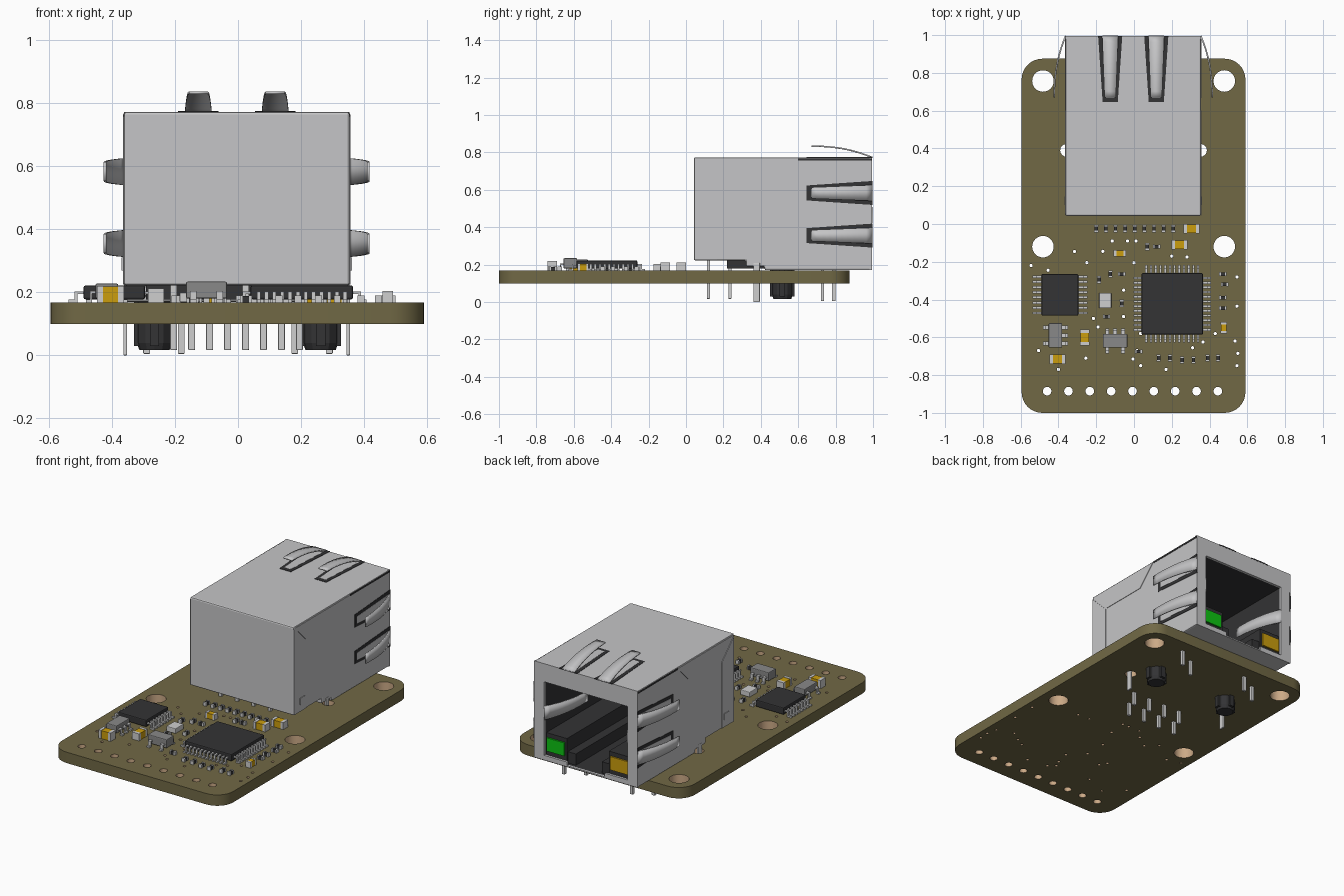
import bpy, bmesh, math
from mathutils import Matrix, Vector

if "Cube" in bpy.data.objects:
    bpy.data.objects.remove(bpy.data.objects["Cube"])


def material(name, r, g, b):
    m = bpy.data.materials.new(name)
    m.diffuse_color = (r, g, b, 1)
    m.use_nodes = True
    m.node_tree.nodes["Principled BSDF"].inputs["Base Color"].default_value = m.diffuse_color
    return m


OLIVE = material("olive_board", 0.165, 0.14, 0.06)
COPPER = material("hole_lining", 0.60, 0.40, 0.24)
STEEL = material("shield_steel", 0.56, 0.56, 0.57)
TIN = material("tin", 0.62, 0.62, 0.62)
BLACK = material("black_plastic", 0.033, 0.033, 0.035)
GREY = material("grey_plastic", 0.25, 0.25, 0.25)
GOLD = material("amber", 0.60, 0.34, 0.004)
GREEN = material("green_lens", 0.004, 0.55, 0.006)
TOP = 0.168          # upper face of the board


def finish(name, bm, *mats, bevel=0):
    me = bpy.data.meshes.new(name)
    bm.to_mesh(me)
    bm.free()
    for m in mats:
        me.materials.append(m)
    ob = bpy.data.objects.new(name, me)
    bpy.context.collection.objects.link(ob)
    if bevel:
        mod = ob.modifiers.new("bevel", 'BEVEL')
        mod.width, mod.segments, mod.limit_method = bevel, 2, 'ANGLE'
    return ob


def boxes(name, mat, items, bevel=0):
    """Each item is (x0, x1, y0, y1, z0, z1)."""
    bm = bmesh.new()
    for x0, x1, y0, y1, z0, z1 in items:
        mid = Vector(((x0 + x1) / 2, (y0 + y1) / 2, (z0 + z1) / 2))
        size = Matrix.Diagonal((x1 - x0, y1 - y0, z1 - z0, 1))
        bmesh.ops.create_cube(bm, size=1, matrix=Matrix.Translation(mid) @ size)
    return finish(name, bm, mat, bevel=bevel)


def extrude(bm, pts, vec):
    f = bm.faces.new([bm.verts.new(p) for p in pts])
    new = bmesh.ops.extrude_face_region(bm, geom=[f])["geom"]
    bmesh.ops.translate(bm, vec=vec, verts=[v for v in new if isinstance(v, bmesh.types.BMVert)])
    bmesh.ops.recalc_face_normals(bm, faces=bm.faces)


# ---- circuit board: rounded outline with drilled holes
CX, CY, HX, HY, R = -0.0025, -0.0625, 0.5925, 0.9375, 0.11


def circle(x, y, r, n):
    return [(x + r * math.cos(2 * math.pi * i / n), y + r * math.sin(2 * math.pi * i / n)) for i in range(n)]


outline = []
for k, (sx, sy) in enumerate([(1, 1), (-1, 1), (-1, -1), (1, -1)]):
    for i in range(9):
        a = math.pi / 2 * (k + i / 8)
        outline.append((CX + sx * (HX - R) + R * math.cos(a), CY + sy * (HY - R) + R * math.sin(a)))
loops = [outline]
loops += [circle(x, y, 0.057, 32) for x in (-0.482, 0.478) for y in (-0.12, 0.757)]
loops += [circle(-0.46 + 0.113 * i, -0.885, 0.023, 16) for i in range(9)]
loops += [circle(x, 0.39, 0.034, 16) for x in (-0.357, 0.352)]
vias = [(-.545, -.22), (-.315, -.145), (-.25, -.205), (-.455, -.245), (-.165, -.145), (-.115, -.09),
        (-.035, -.09), (.01, -.09), (0, -.205), (.2, -.17), (.28, -.175), (.545, -.28), (.545, -.435),
        (.535, -.62), (.55, -.685), (.545, -.75), (.43, -.58), (.365, -.625), (.31, -.655), (-.055, -.35),
        (-.055, -.49), (-.215, -.5), (-.19, -.545), (.035, -.58), (.015, -.67), (-.005, -.715),
        (.035, -.75), (.17, -.77), (-.4, -.77), (-.505, -.67), (-.255, -.71)]
loops += [circle(x, y, 0.009, 8) for x, y in vias]
cu = bpy.data.curves.new("board_outline", 'CURVE')
cu.dimensions, cu.fill_mode, cu.extrude = '2D', 'BOTH', 0.034
for pts in loops:
    sp = cu.splines.new('POLY')
    sp.points.add(len(pts) - 1)
    for p, (x, y) in zip(sp.points, pts):
        p.co = (x, y, 0, 1)
    sp.use_cyclic_u = True
tmp = bpy.data.objects.new("board_outline", cu)
bpy.context.collection.objects.link(tmp)
bpy.context.view_layer.update()
me = bpy.data.meshes.new_from_object(tmp.evaluated_get(bpy.context.evaluated_depsgraph_get()))
bm = bmesh.new()
bm.from_mesh(me)
bpy.data.objects.remove(tmp)
bmesh.ops.remove_doubles(bm, verts=bm.verts, dist=1e-5)
bmesh.ops.translate(bm, verts=bm.verts, vec=(0, 0, TOP - 0.034))
bmesh.ops.recalc_face_normals(bm, faces=bm.faces)
for f in bm.faces:      # walls away from the outer edge are hole linings
    c = f.calc_center_median()
    edge = math.hypot(max(abs(c.x - CX) - HX + R, 0), max(abs(c.y - CY) - HY + R, 0)) > R - 0.006
    f.material_index = int(abs(f.normal.z) < 0.5 and not edge)
finish("circuit_board", bm, OLIVE, COPPER)

# ---- jack shield: side profile extruded, open at the socket end
X0, X1, Y0, Y1, ZT = -0.362, 0.354, 0.042, 0.995, 0.773
JX = (X0 + X1) / 2
prof = [(Y0, .222), (.32, .222), (.32, .19), (.42, .19), (.42, .17), (Y1, .17), (Y1, ZT), (Y0, ZT)]
bm = bmesh.new()
extrude(bm, [(X0, y, z) for y, z in prof], (X1 - X0, 0, 0))
bmesh.ops.delete(bm, geom=[f for f in bm.faces if f.calc_center_median().y > Y1 - 0.001], context='FACES_ONLY')
finish("jack_shield", bm, STEEL, bevel=0.008)
IX0, IX1 = JX - 0.288, JX + 0.288
boxes("socket_frame", STEEL, [
    (X0, IX0, .98, Y1, .17, ZT), (IX1, X1, .98, Y1, .17, ZT), (IX0, IX1, .98, Y1, .66, ZT),
    (IX0, JX - .13, .98, Y1, .17, .20), (JX + .13, IX1, .98, Y1, .17, .20), (JX - .13, JX + .13, .98, Y1, .17, .178)])

# socket cavity: box with its open end toward +y
bm = bmesh.new()
extrude(bm, [(IX0, .22, .178), (IX1, .22, .178), (IX1, .22, .66), (IX0, .22, .66)], (0, .762, 0))
bmesh.ops.delete(bm, geom=[f for f in bm.faces if f.calc_center_median().y > .98], context='FACES_ONLY')
bmesh.ops.reverse_faces(bm, faces=bm.faces)
finish("socket_cavity", bm, BLACK)
rails, lamps = [], []
for s in (-1, 1):
    span = lambda a, b: tuple(sorted((JX + s * a, JX + s * b)))
    rails += [(*span(.145, .287), .25, .974, .179, .335), (*span(.09, .145), .25, .965, .179, .25)]
    lamps.append((*span(.16, .28), .95, .984, .225, .308))
boxes("socket_rails", BLACK, rails)
boxes("amber_lamp", GOLD, lamps[:1])
boxes("green_lamp", GREEN, lamps[1:])

# folded shield flaps on both sides and their small latches
for side, x in (("left", X0 - .003), ("right", X1)):
    bm = bmesh.new()
    extrude(bm, [(x, y, z) for y, z in [(.055, .765), (.175, .64), (.48, .64), (.60, .765)]], (.003, 0, 0))
    extrude(bm, [(x, y, z) for y, z in [(.045, .225), (.165, .225), (.165, .638), (.045, .758)]], (.003, 0, 0))
    extrude(bm, [(x, y, z) for y, z in [(.60, .757), (.60, .768), (Y1, .768), (Y1, .757)]], (.002, 0, 0))
    bm.faces.ensure_lookup_table()
    for f in bm.faces:
        c = f.calc_center_median()
        f.material_index = int(c.y >= .6 and c.z > .75)
    finish(side + "_shield_flaps", bm, STEEL, BLACK)
    boxes(side + "_latch", STEEL, [(x - .004, x + .007, .10, .145, .27, .31)])


# ---- spring fingers over dark slots; place(u, y, out) maps across / along / outward
def spring(name, place, reach=0.06, w0=0.085, w1=0.06, slot=True):
    bm = bmesh.new()
    rows = []
    for i in range(11):
        t = i / 10
        w = (w0 + (w1 - w0) * t) / 2
        y, out = Y1 - 0.325 * t, reach * (1 - (1 - t) ** 2.3)
        rows.append([bm.verts.new(place(u, y, out)) for u in (-w, w)])
    for a, b in zip(rows, rows[1:]):
        bm.faces.new((a[0], a[1], b[1], b[0]))
    for f in bm.faces:
        f.smooth = True
    bmesh.ops.recalc_face_normals(bm, faces=bm.faces)
    ob = finish(name, bm, STEEL)
    mod = ob.modifiers.new("sheet", 'SOLIDIFY')
    mod.thickness, mod.offset = 0.008, 0
    if slot:
        bm = bmesh.new()
        pts = [(-.064, Y1 + .001), (.064, Y1 + .001), (.04, .645), (-.04, .645)]
        extrude(bm, [place(u, y, -.004) for u, y in pts], Vector(place(0, 0, .006)) - Vector(place(0, 0, 0)))
        finish(name + "_slot", bm, BLACK)
        bm = bmesh.new()     # lit metal strip lying inside the slot
        pts = [(-.042, Y1 + .002), (.042, Y1 + .002), (.022, .668), (-.022, .668)]
        extrude(bm, [place(u, y, 0) for u, y in pts], Vector(place(0, 0, .003)) - Vector(place(0, 0, 0)))
        finish(name + "_strip", bm, STEEL)


for i, c in enumerate((-0.126, 0.118)):
    spring(f"top_spring_{i}", lambda u, y, o, c=c: (c + u, y, ZT + o))
for i, c in enumerate((0.355, 0.583)):
    spring(f"left_spring_{i}", lambda u, y, o, c=c: (X0 - o, y, c + u))
    spring(f"right_spring_{i}", lambda u, y, o, c=c: (X1 + o, y, c + u))
spring("left_inner_spring", lambda u, y, o: (IX0 + o, y, .465 + u), .07, slot=False)
spring("right_inner_spring", lambda u, y, o: (IX1 - o, y, .465 + u), .07, slot=False)

# ---- jack pins and locating pegs below the board
pins = []
for i in range(8):
    x, y = JX - 0.2 + 0.057 * i, (0.12, 0.235)[i % 2]
    pins.append((x - .011, x + .011, y - .009, y + .009, .017, .225))
for x, y in ((.29, .79), (.18, .73), (-.18, .79), (-.29, .73)):
    pins.append((x - .011, x + .011, y - .009, y + .009, .005, .18))
for x in (X0 + .004, X1 - .004):
    pins.append((x - .006, x + .006, .36, .395, 0, .21))
boxes("jack_pins", TIN, pins, bevel=0.003)
bm = bmesh.new()
for x in (-0.265, 0.262):
    for r0, r1, z0, z1 in ((.048, .056, .017, .04), (.056, .056, .04, .172)):
        bmesh.ops.create_cone(bm, cap_ends=True, segments=12, radius1=r0, radius2=r1, depth=z1 - z0,
                              matrix=Matrix.Translation((x, .515, (z0 + z1) / 2)))
    for sx, sy in ((.13, .03), (.03, .13)):     # crossed ribs
        bmesh.ops.create_cube(bm, size=1, matrix=Matrix.Translation((x, .515, .1)) @ Matrix.Diagonal((sx, sy, .14, 1)))
finish("locating_pegs", bm, BLACK)

# ---- chips with bent leads
leads = []


def lead(x, y, dx, dy, length, w, h):
    """Shoulder, drop and foot of one lead leaving a body edge at (x, y)."""
    for a, b, z0, z1 in ((-.01, .5, h - .008, h), (.4, .6, TOP, h), (.5, 1, TOP, TOP + .009)):
        a, b = (a * length if a >= 0 else a), b * length
        xs = sorted((x + dx * a - abs(dy) * w / 2, x + dx * b + abs(dy) * w / 2)) if dx == 0 else sorted((x + dx * a, x + dx * b))
        ys = sorted((y + dy * a, y + dy * b)) if dy else (y - w / 2, y + w / 2)
        leads.append((*xs, *ys, z0, z1))


boxes("main_chip", BLACK, [(.04, .365, -.585, -.26, .178, .222)], bevel=0.006)
for i in range(12):
    d = -.137 + .0249 * i
    for s in (-1, 1):
        lead(.2025 + s * .1625, -.4225 + d, s, 0, .042, .012, .203)
        lead(.2025 + d, -.4225 + s * .1625, 0, s, .042, .012, .203)
boxes("driver_chip", BLACK, [(-.49, -.295, -.485, -.265, .178, .222)], bevel=0.006)
for i in range(8):
    for s in (-1, 1):
        lead(-.3925 + s * .0975, -.375 + (i - 3.5) * .0275, s, 0, .048, .013, .203)
boxes("regulators", GREY, [(-.452, -.38, -.655, -.525, .18, .228), (-.165, -.035, -.655, -.582, .18, .234)], bevel=0.005)
for d in (-.042, 0, .042):
    lead(-.38, -.59 + d, 1, 0, .03, .02, .205)
    lead(-.1 + d, -.582, 0, 1, .03, .02, .205)
    if d:
        lead(-.452, -.59 + d, -1, 0, .03, .02, .205)
        lead(-.1 + d, -.655, 0, -1, .03, .02, .205)
boxes("chip_leads", TIN, leads)
boxes("crystal", TIN, [(-.185, -.12, -.445, -.365, TOP, .20)], bevel=0.004)

# ---- two-ended parts: tin caps around a coloured body
tips, amber, dark = [], [], []


def two_ended(body, x, y, length, width, top, upright):
    hl, hw, cap = length / 2, width / 2, length * 0.22
    for a, b, shrink, out in ((-hl, -hl + cap, 0, tips), (hl - cap, hl, 0, tips), (-hl + cap, hl - cap, .002, body)):
        w = hw - shrink
        span = (x - w, x + w, y + a, y + b) if upright else (x + a, x + b, y - w, y + w)
        out.append((*span, TOP, top - shrink))


for x, y, l, w, top, up in [(.305, -.025, .085, .05, .212, 0), (.24, -.11, .085, .05, .212, 0), (-.075, -.155, .065, .036, .203, 0),
                            (-.26, -.6, .085, .05, .212, 1), (-.405, -.715, .085, .05, .22, 0), (.475, -.55, .06, .034, .205, 1)]:
    two_ended(amber, x, y, l, w, top, up)
for i in range(9):
    two_ended(dark, -.2 + .051 * i, -.025, .038, .022, .19, 1)
for x, y in [(.07, -.12), (-.185, -.295), (.13, -.71), (.19, -.71), (.255, -.72), (.315, -.72), (.39, -.71),
             (.445, -.71), (-.125, -.265), (-.065, -.42)]:
    two_ended(dark, x, y, .038, .022, .19, 1)
for x, y in [(.12, -.12), (-.065, -.265), (-.145, -.49), (.025, -.675), (.47, -.265), (.48, -.32), (.47, -.39), (.47, -.445)]:
    two_ended(dark, x, y, .038, .022, .19, 0)
boxes("component_tips", TIN, tips)
boxes("capacitor_bodies", GOLD, amber)
boxes("resistor_bodies", BLACK, dark)
